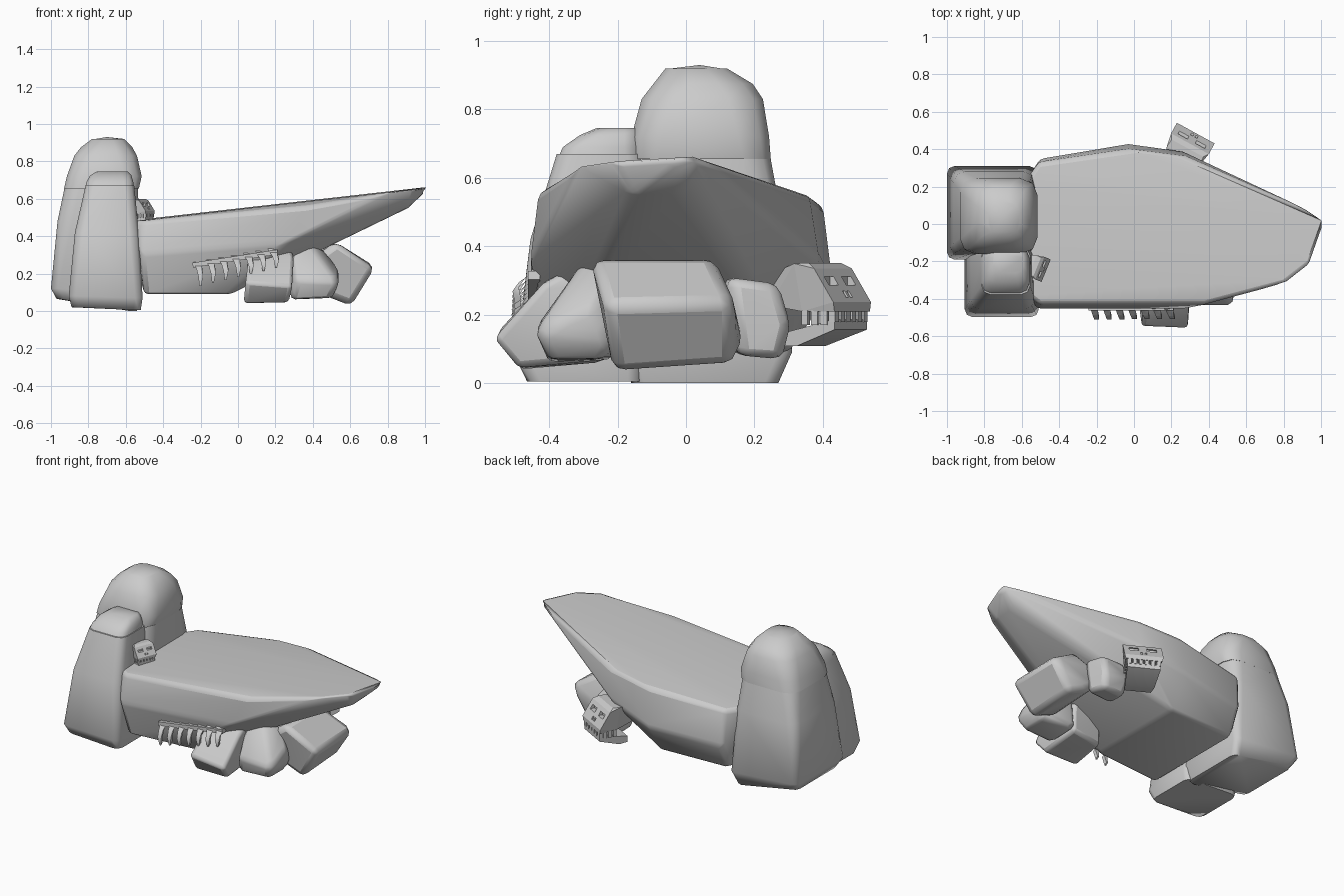
import bpy, bmesh, math
from mathutils import Vector, Matrix

if "Cube" in bpy.data.objects:
    bpy.data.objects.remove(bpy.data.objects["Cube"])


def finish(name, bm, bevel=0.0, angle=50, segs=2):
    me = bpy.data.meshes.new(name)
    bm.to_mesh(me)
    bm.free()
    ob = bpy.data.objects.new(name, me)
    bpy.context.collection.objects.link(ob)
    if bevel:
        m = ob.modifiers.new("soft_edges", 'BEVEL')
        m.width, m.segments = bevel, segs
        m.limit_method, m.angle_limit = 'ANGLE', math.radians(20)
    bpy.ops.object.select_all(action='DESELECT')
    ob.select_set(True)
    bpy.context.view_layer.objects.active = ob
    bpy.ops.object.shade_smooth_by_angle(angle=math.radians(angle))
    return ob


def hull(name, pts, bevel=0.0, angle=50, mat=None):
    """Chunky convex solid through a few corner points."""
    bm = bmesh.new()
    for p in pts:
        bm.verts.new(p)
    r = bmesh.ops.convex_hull(bm, input=bm.verts[:])
    junk = {g for g in r['geom_interior'] + r['geom_unused'] if isinstance(g, bmesh.types.BMVert)}
    bmesh.ops.delete(bm, geom=list(junk), context='VERTS')
    bmesh.ops.dissolve_limit(bm, angle_limit=math.radians(4), verts=bm.verts[:], edges=bm.edges[:])
    if mat:
        bm.transform(mat)
    bmesh.ops.recalc_face_normals(bm, faces=bm.faces[:])
    return finish(name, bm, bevel, angle)


def ring(x0, x1, y0, y1, z, dz=0.0, c=.04):
    """Rectangle with rounded corners; dz raises the low-x side."""
    k, pts = c * .29, []
    for x, sx in ((x0, 1), (x1, -1)):
        for y, sy in ((y0, 1), (y1, -1)):
            for ax, ay in ((0, c), (k, k), (c, 0)):
                pts.append((x + sx * ax, y + sy * ay, z + (dz if sx > 0 else 0)))
    return pts


def box(bm, c, s, mat):
    bmesh.ops.create_cube(bm, size=1, matrix=mat @ Matrix.Translation(c) @ Matrix.Diagonal((*s, 1)))


# Big tilted slab
hull("slab",
     [(-.56, -.38, .48), (-.50, -.43, .48), (.38, -.43, .56), (.81, -.315, .635), (.945, -.21, .65),
      (1.03, .03, .665), (.28, .36, .55), (-.03, .40, .52), (-.51, .33, .48), (-.6, .2, .48),
      (-.52, -.455, .3), (.25, -.455, .36), (-.5, .35, .25), (-.03, .43, .28), (.26, .39, .36),
      (-.5, -.40, .09), (-.04, -.36, .09), (-.5, .28, .09), (-.04, .30, .09),
      (.45, -.24, .33), (.45, .14, .33), (.91, -.16, .55), (.91, -.02, .555)], .022, 60)

# Tall pillar and its domed cap
hull("tall_pillar", ring(-.97, -.54, -.16, .27, 0, .065) + ring(-1.0, -.52, -.19, .31, .09, .03)
     + ring(-.965, -.53, -.165, .28, .48, 0, .06) + ring(-.925, -.535, -.15, .245, .67, 0, .08), 0, 60)
hull("tall_pillar_cap", ring(-.93, -.53, -.16, .248, .655, 0, .08)
     + ring(-.915, -.515, -.16, .243, .72, 0, .09)
     + ring(-.875, -.54, -.13, .225, .83, 0, .1) + ring(-.84, -.565, -.095, .195, .875, 0, .1)
     + ring(-.78, -.61, -.06, .12, .92, 0, .06) + [(-.70, .04, .93)], 0, 60)

# Short pillar and its cap
hull("short_pillar", ring(-.89, -.52, -.465, -.13, .005, .015) + ring(-.905, -.51, -.497, -.13, .07, .01)
     + ring(-.872, -.53, -.455, -.12, .42, 0, .05) + ring(-.815, -.555, -.378, -.12, .67, 0, .05), 0, 60)
hull("short_pillar_cap", ring(-.82, -.56, -.378, -.13, .65, 0, .05)
     + ring(-.81, -.56, -.36, -.13, .69, 0, .05) + ring(-.79, -.57, -.31, -.13, .725, 0, .05)
     + ring(-.755, -.59, -.26, -.14, .746), 0, 60)

# Boulders under the slab
hull("front_boulder", [(.03, -.48, .04), (.04, -.55, .15), (.27, -.49, .045), (.29, -.56, .13),
     (.06, -.38, .32), (.28, -.33, .34), (.30, -.42, .29), (.05, -.25, .06), (.27, -.22, .07),
     (.08, -.2, .30), (.28, -.2, .32)], .03, 60)
hull("middle_boulder", [(.28, -.40, .06), (.31, -.44, .16), (.50, -.40, .07), (.54, -.44, .15),
     (.28, -.31, .33), (.38, -.29, .37), (.54, -.28, .22), (.46, -.22, .33), (.53, -.21, .12),
     (.50, -.24, .07), (.28, -.2, .07), (.3, -.2, .3)], .03, 60)
hull("corner_boulder", [(.605, -.21, .025), (.44, -.21, .09), (.73, -.24, .23), (.52, -.28, .37),
     (.38, -.25, .27), (.605, .14, .05), (.44, .17, .11), (.73, .14, .24), (.52, .08, .37),
     (.38, .12, .28)], .035, 60)
hull("back_boulder", [(.28, .12, .09), (.48, .15, .08), (.30, .27, .07), (.46, .28, .07),
     (.29, .305, .17), (.47, .305, .17), (.29, .27, .29), (.46, .27, .29), (.30, .1, .31),
     (.48, .12, .31)], .03, 60)


# Skulls: cranium with cut eyes and nose, teeth, and a lower jaw
def skull(prefix, loc, yaw, s):
    mat = Matrix.Translation(loc) @ Matrix.Rotation(yaw, 4, 'Z') @ Matrix.Scale(s, 4)
    pts, jaw = [], []
    for m in (-1, 1):
        pts += [(m * .42, .1, .42), (m * .5, .22, .35), (m * .5, .5, -.08), (m * .47, .5, -.2),
                (m * .44, -.1, .41), (m * .26, -.55, .27), (m * .26, -.55, -.12), (m * .42, 0, -.2)]
        jaw += [(m * .43, .48, -.30), (m * .43, .48, -.43), (m * .34, -.35, -.64),
                (m * .34, -.35, -.48), (m * .38, -.1, -.64)]
    head = hull(prefix + "_cranium", pts, .0, 25, mat)
    bm = bmesh.new()
    for m in (-1, 1):
        box(bm, (m * .23, .34, .19), (.25, .2, .11), mat)
        box(bm, (m * .055, .46, .02), (.06, .14, .08), mat)
    cutter = finish(prefix + "_socket_cutter", bm)
    cutter.hide_render = True
    cutter.hide_set(True)
    b = head.modifiers.new("sockets", 'BOOLEAN')
    b.object, b.operation, b.solver = cutter, 'DIFFERENCE', 'EXACT'
    # flat shading keeps the cut sockets crisp
    for p in head.data.polygons:
        p.use_smooth = False
    hull(prefix + "_jaw", jaw, 0, 25, mat)
    bm = bmesh.new()
    for i in range(6):
        box(bm, (-.38 + i * .152, .44, -.26), (.1, .1, .14), mat)
    for i in range(3):
        for m in (-1, 1):
            box(bm, (m * .41, .33 - i * .14, -.28), (.06, .09, .18), mat)
    finish(prefix + "_teeth", bm)


skull("large_skull", (.275, .385, .255), -.5, .23)
skull("small_skull", (-.53, -.225, .545), -1.96, .13)

# Rib cage lying against the slab: spine bar, spikes, curved tapering ribs
a, d = Vector((-.24, -.435, .245)), Vector((.45, -.02, .07))
bm = bmesh.new()
tilt = Matrix.Rotation(-math.atan2(d.z, d.x), 4, 'Y')
box(bm, (0, 0, 0), (.46, .035, .026), Matrix.Translation(a + d * .5) @ tilt)
finish("spine", bm)
for i in range(7):
    o = a + d * (.05 + .15 * i)
    L = 1.1 - .06 * i
    bm = bmesh.new()
    rows = []
    for y, z, x, w in ((.03, .055, -.03, .004), (0, .01, 0, .018), (-.035, -.015, .01, .015),
                       (-.06, -.05, .018, .013), (-.05, -.1, .016, .005)):
        c = o + Vector((x, y * L, z * L))
        rows.append([bm.verts.new(c + Vector((sx * w, sy * .009, sy * .006)))
                     for sx, sy in ((-1, -1), (1, -1), (1, 1), (-1, 1))])
    for r, q in zip(rows, rows[1:]):
        for k in range(4):
            bm.faces.new((r[k], r[(k + 1) % 4], q[(k + 1) % 4], q[k]))
    bm.faces.new(rows[0])
    bm.faces.new(rows[-1])
    bmesh.ops.recalc_face_normals(bm, faces=bm.faces[:])
    finish("rib_%d" % (i + 1), bm)
